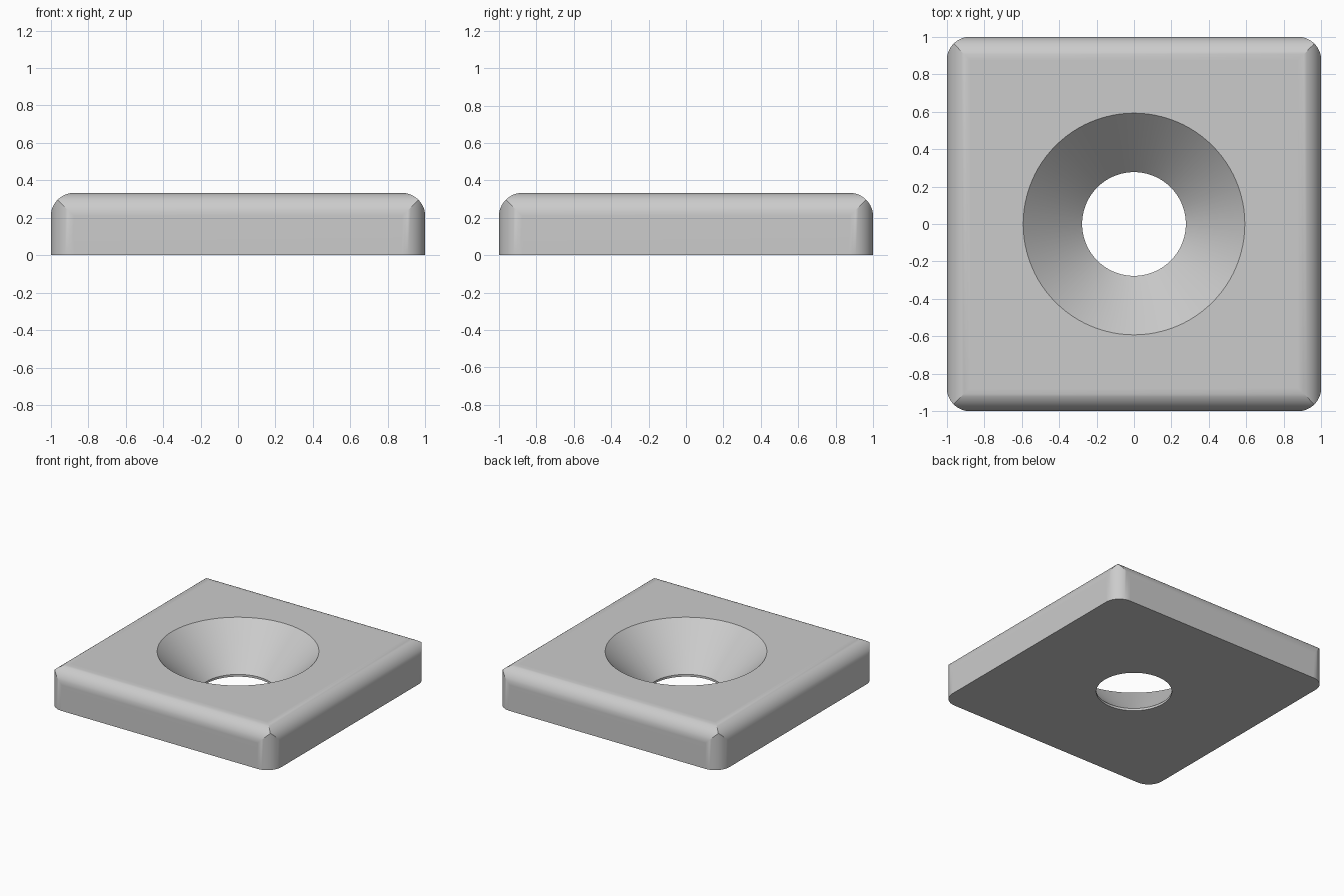
import bpy, bmesh
from math import sin, cos, pi, radians
from mathutils import Vector

HEIGHT, RADIUS, STEPS = 0.333, 0.125, 12
HOLE, SINK, SIDES = 0.277, 0.592, 96

cube = bpy.data.objects.get("Cube")
if cube:
    bpy.data.objects.remove(cube, do_unlink=True)


def make_object(name, bm):
    bmesh.ops.recalc_face_normals(bm, faces=bm.faces[:])
    mesh = bpy.data.meshes.new(name)
    bm.to_mesh(mesh)
    bm.free()
    obj = bpy.data.objects.new(name, mesh)
    bpy.context.collection.objects.link(obj)
    return obj


# Square block with rounded upright corners
bm = bmesh.new()
inner = 1 - RADIUS
outline = []
for corner, (sx, sy) in enumerate([(1, 1), (-1, 1), (-1, -1), (1, -1)]):
    for i in range(STEPS + 1):
        a = (corner + i / STEPS) * pi / 2
        outline.append(bm.verts.new((sx * inner + RADIUS * cos(a),
                                     sy * inner + RADIUS * sin(a), 0)))
base = bm.faces.new(outline)
top = bmesh.ops.extrude_face_region(bm, geom=[base], use_keep_orig=True)
bmesh.ops.translate(bm, vec=(0, 0, HEIGHT),
                    verts=[g for g in top["geom"] if isinstance(g, bmesh.types.BMVert)])
bmesh.ops.recalc_face_normals(bm, faces=bm.faces[:])

# Round the four top edges, one facet at a time, so they meet in mitres
reach = RADIUS * cos(pi / STEPS / 4)
for side in [Vector((1, 0, 0)), Vector((-1, 0, 0)), Vector((0, 1, 0)), Vector((0, -1, 0))]:
    for i in range(STEPS):
        a = (i + 0.5) / STEPS * pi / 2
        normal = side * cos(a) + Vector((0, 0, sin(a)))
        centre = side * inner + Vector((0, 0, HEIGHT - RADIUS))
        bmesh.ops.bisect_plane(bm, geom=bm.verts[:] + bm.edges[:] + bm.faces[:], dist=1e-6,
                               plane_co=centre + normal * reach, plane_no=normal,
                               clear_outer=True)
        bmesh.ops.holes_fill(bm, edges=[e for e in bm.edges if e.is_boundary], sides=0)
plate = make_object("plate", bm)

# Countersunk hole cutter: a straight bore opening into a cone
bm = bmesh.new()
bore_top = HEIGHT - (SINK - HOLE)
profile = [(HOLE, -0.2), (HOLE, bore_top), (SINK + 0.1, HEIGHT + 0.1)]
rings = [[bm.verts.new((r * cos(2 * pi * k / SIDES), r * sin(2 * pi * k / SIDES), z))
          for k in range(SIDES)] for r, z in profile]
for low, high in zip(rings, rings[1:]):
    for k in range(SIDES):
        n = (k + 1) % SIDES
        bm.faces.new((low[k], low[n], high[n], high[k]))
bm.faces.new(rings[0])
bm.faces.new(rings[-1])
cutter = make_object("hole_cutter", bm)
cutter.hide_render = True

bpy.ops.object.select_all(action='DESELECT')
plate.select_set(True)
bpy.context.view_layer.objects.active = plate
cut = plate.modifiers.new("countersunk_hole", 'BOOLEAN')
cut.operation, cut.solver, cut.object = 'DIFFERENCE', 'EXACT', cutter
bpy.ops.object.modifier_apply(modifier=cut.name)
bpy.data.objects.remove(cutter, do_unlink=True)

# Plain grey finish
grey = bpy.data.materials.new("light_grey")
grey.use_nodes = True
colour = (0.6, 0.6, 0.6, 1)
grey.diffuse_color = colour
grey.node_tree.nodes["Principled BSDF"].inputs["Base Color"].default_value = colour
plate.data.materials.clear()
plate.data.materials.append(grey)

# Smooth rounds, crisp creases, flat broad faces
bpy.ops.object.shade_smooth_by_angle(angle=radians(20))
weighted = plate.modifiers.new("flat_broad_faces", 'WEIGHTED_NORMAL')
weighted.keep_sharp = True
